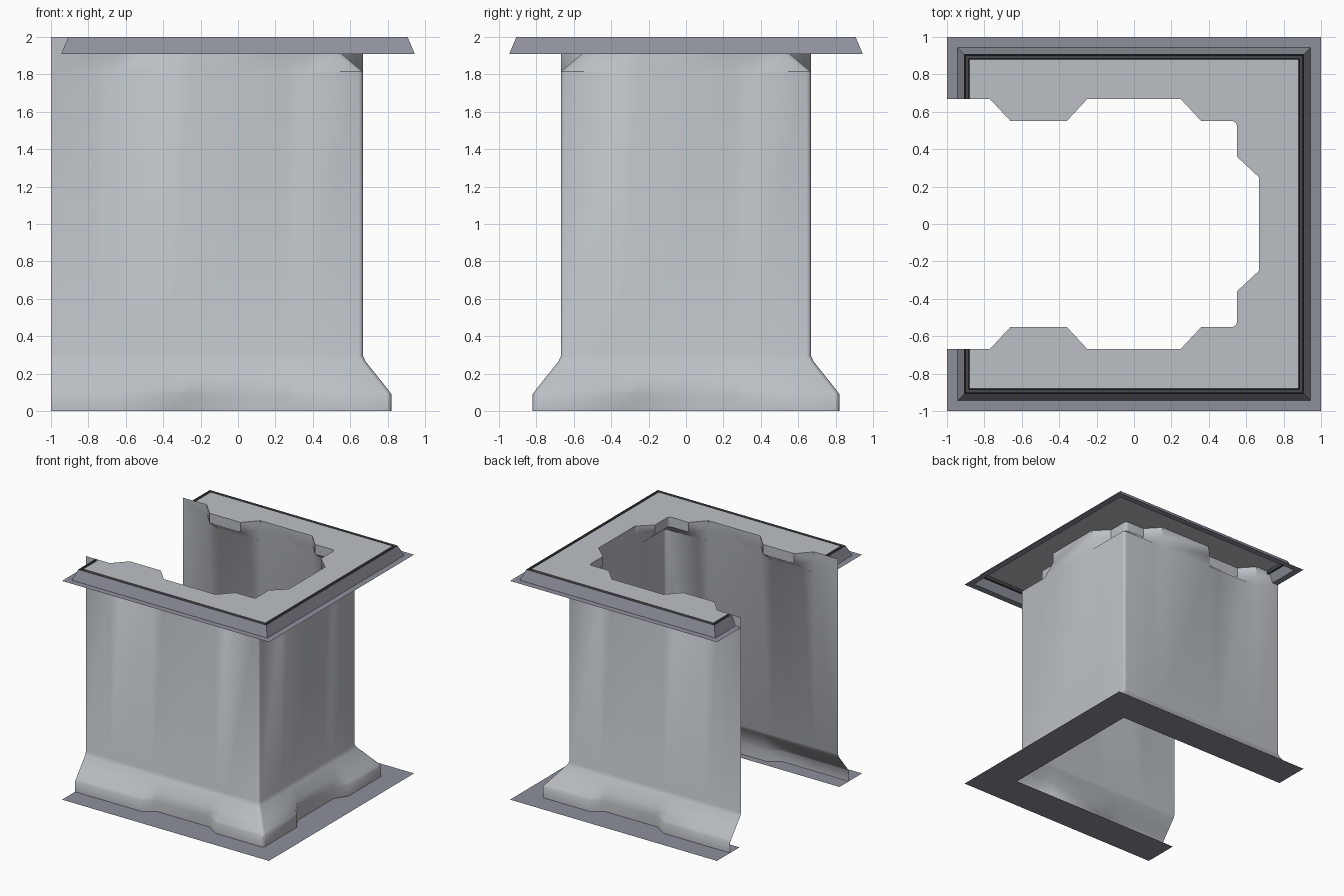
import bpy, math

if "Cube" in bpy.data.objects:
    bpy.data.objects.remove(bpy.data.objects["Cube"])


def material(name, rgb):
    m = bpy.data.materials.new(name)
    m.diffuse_color = (*rgb, 1)
    m.use_nodes = True
    m.node_tree.nodes["Principled BSDF"].inputs["Base Color"].default_value = m.diffuse_color
    return m


PALE = material("pale grey panel", (0.50, 0.53, 0.56))
TRIM = material("blue grey trim", (0.27, 0.28, 0.33))
DARK = material("dark groove", (0.06, 0.06, 0.07))


def make(name, verts, faces, mats, rule=None, smooth=False):
    me = bpy.data.meshes.new(name)
    me.from_pydata(verts, [], faces)
    for m in mats:
        me.materials.append(m)
    if rule:
        for p in me.polygons:
            p.material_index = rule(p)
    me.update()
    ob = bpy.data.objects.new(name, me)
    bpy.context.collection.objects.link(ob)
    if smooth:
        bpy.ops.object.select_all(action='DESELECT')
        ob.select_set(True)
        bpy.context.view_layer.objects.active = ob
        bpy.ops.object.shade_smooth_by_angle(angle=math.radians(42))
    return ob


def skin(rows):
    """Join equal-length rows of points with quads."""
    n = len(rows[0])
    verts = [p for r in rows for p in r]
    faces = [(j * n + i, j * n + i + 1, (j + 1) * n + i + 1, (j + 1) * n + i)
             for j in range(len(rows) - 1) for i in range(n - 1)]
    return verts, faces


def mirrored(half):
    """Complete a path from the -y half, keeping its direction."""
    return half + [(x, -y) for x, y in reversed(half)]


# Wall offset from the centre at a given height, for each kind of section
def outline(flare, recess, vent):
    def side(t):
        if abs(t) == 0.25:
            return recess
        return vent if t in (-0.66, -0.36, 0.36) else flare
    half = [(t, -side(t)) for t in (-1, -0.77, -0.66, -0.36, -0.25, 0.25, 0.36)]
    r, c = 0.025, vent - 0.025
    for k in range(5):                       # small rounded corner
        a = math.radians(-90 + 22.5 * k)
        half.append((c + r * math.cos(a), -c + r * math.sin(a)))
    half += [(side(t), t) for t in (-0.36, -0.25)]
    return mirrored(half)


# Three walls: recessed flared foot, straight middle, pinched top
LEVELS = [(0.0, 0.82, 0.75, 0.82), (0.09, 0.82, 0.75, 0.82),
          (0.11, 0.806, 0.75, 0.806), (0.18, 0.75, 0.75, 0.75),
          (0.265, 0.682, 0.682, 0.682), (0.295, 0.668, 0.668, 0.668),
          (1.815, 0.668, 0.668, 0.668), (1.915, 0.668, 0.668, 0.55),
          (2.0, 0.668, 0.668, 0.55)]
rows = [[(x, y, z) for x, y in outline(f, rc, v)] for z, f, rc, v in LEVELS]
make("walls", *skin(rows), [PALE], smooth=True)

# Flat floor strip around the foot
rows = [[(x, y, 0) for x, y in mirrored([(-1, -d), (d, -d)])] for d in (1.0, 0.69)]
make("floor_strip", *skin(rows), [TRIM])

# Top frame: flange, sloped rim and narrow groove, open on the left
PROFILE = [(1.0, 1.91), (0.945, 1.91), (0.907, 2.0), (0.902, 1.975),
           (0.885, 1.975), (0.88, 2.0)]


def square(d):
    return mirrored([(-d, -0.668), (-d, -d), (d, -d)])


rows = [[(x, y, z) for x, y in square(d)] for d, z in PROFILE]
make("top_frame", *skin(rows), [TRIM, DARK],
     lambda p: 1 if max(abs(p.center.x), abs(p.center.y)) < 0.906 else 0)

# Top plate with the notched opening
inner = [p for p in outline(0.668, 0.668, 0.55) if p[0] > -0.88]
poly = [(x, y, 2.0) for x, y in square(0.88) + inner[::-1]]
make("top_plate", poly, [tuple(range(len(poly)))], [PALE])
